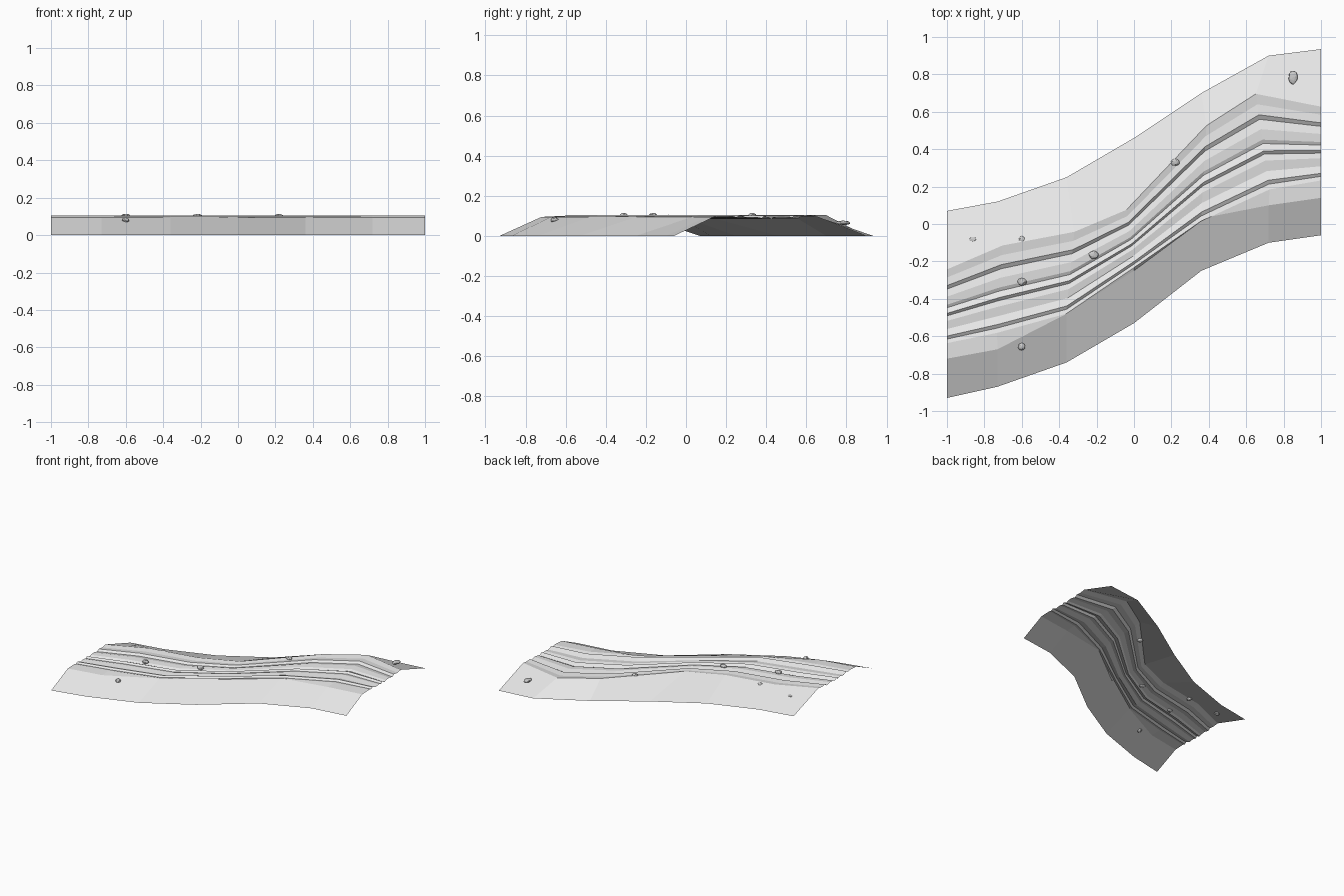
import bpy
import bmesh
import random
from mathutils import Vector

random.seed(4)
default_cube = bpy.data.objects.get("Cube")
if default_cube:
    bpy.data.objects.remove(default_cube)


def make_material(name, value):
    material = bpy.data.materials.new(name)
    material.use_nodes = True
    colour = (value, value, value, 1)
    material.diffuse_color = colour
    material.node_tree.nodes["Principled BSDF"].inputs["Base Color"].default_value = colour
    return material


def add_object(name, bm, material):
    mesh = bpy.data.meshes.new(name)
    bm.to_mesh(mesh)
    bm.free()
    mesh.materials.append(material)
    obj = bpy.data.objects.new(name, mesh)
    bpy.context.collection.objects.link(obj)
    return obj


earth_grey = make_material("earth grey", 0.8)
stone_grey = make_material("stone grey", 0.6)

# Guide lines of the winding track, one value per bend
bend_x = (-1, -.73, -.36, 0, .36, .72, 1)
north_rut_x = (-1, -.71, -.33, -.03, .38, .67, 1)
north_foot_y = (.07, .12, .25, .46, .70, .9, .935)
north_rut_y = (-.34, -.23, -.15, 0, .40, .57, .53)
south_rut_y = (-.61, -.55, -.45, -.21, .05, .22, .26)
shoulder_y = (-.72, -.67, -.48, -.25, .03, .1, .14)
south_foot_y = (-.93, -.87, -.74, -.53, -.25, -.1, -.06)

# Rutted road profile: (fraction from north rut to south rut, height)
ruts = [(-.36, .105), (-.2, .098), (-.04, .102), (.03, .088), (.18, .098),
        (.34, .094), (.4, .085), (.51, .101), (.56, .088), (.66, .095),
        (.82, .089), (.96, .104), (1.02, .093), (1.1, .099)]


def cross_section(i):
    north = Vector((north_rut_x[i], north_rut_y[i], 0))
    south = Vector((bend_x[i], south_rut_y[i], 0))
    points = [Vector((bend_x[i], north_foot_y[i], 0))]
    for fraction, height in ruts:
        point = north.lerp(south, fraction)
        point.z = height
        points.append(point)
    points.append(Vector((bend_x[i], shoulder_y[i], .095)))
    points.append(Vector((bend_x[i], south_foot_y[i], 0)))
    return points


# Open ground sheet lofted through the bends
bm = bmesh.new()
rows = [[bm.verts.new(p) for p in cross_section(i)] for i in range(len(bend_x))]
for row, following in zip(rows, rows[1:]):
    for j in range(len(row) - 1):
        bm.faces.new((row[j], row[j + 1], following[j + 1], following[j]))
add_object("dirt_road", bm, earth_grey)

# Loose stones: position, then half sizes
stones = {
    "verge_slab": ((.85, .785, .065), (.025, .038, .012)),
    "verge_stone": ((.22, .33, .1), (.025, .021, .015)),
    "centre_stone": ((-.215, -.165, .1), (.028, .023, .015)),
    "bank_stone": ((-.6, -.085, .092), (.018, .021, .014)),
    "rut_stone": ((-.6, -.31, .1), (.025, .021, .016)),
    "slope_stone": ((-.6, -.655, .08), (.021, .021, .014)),
    "edge_stone": ((-.86, -.085, .065), (.022, .017, .012)),
}
for name, (position, size) in stones.items():
    bm = bmesh.new()
    bmesh.ops.create_icosphere(bm, subdivisions=2, radius=1)
    for vert in bm.verts:
        vert.co *= random.uniform(.88, 1.06)
        vert.co = Vector(a * b for a, b in zip(vert.co, size))
    stone = add_object(name, bm, stone_grey)
    stone.location = position
